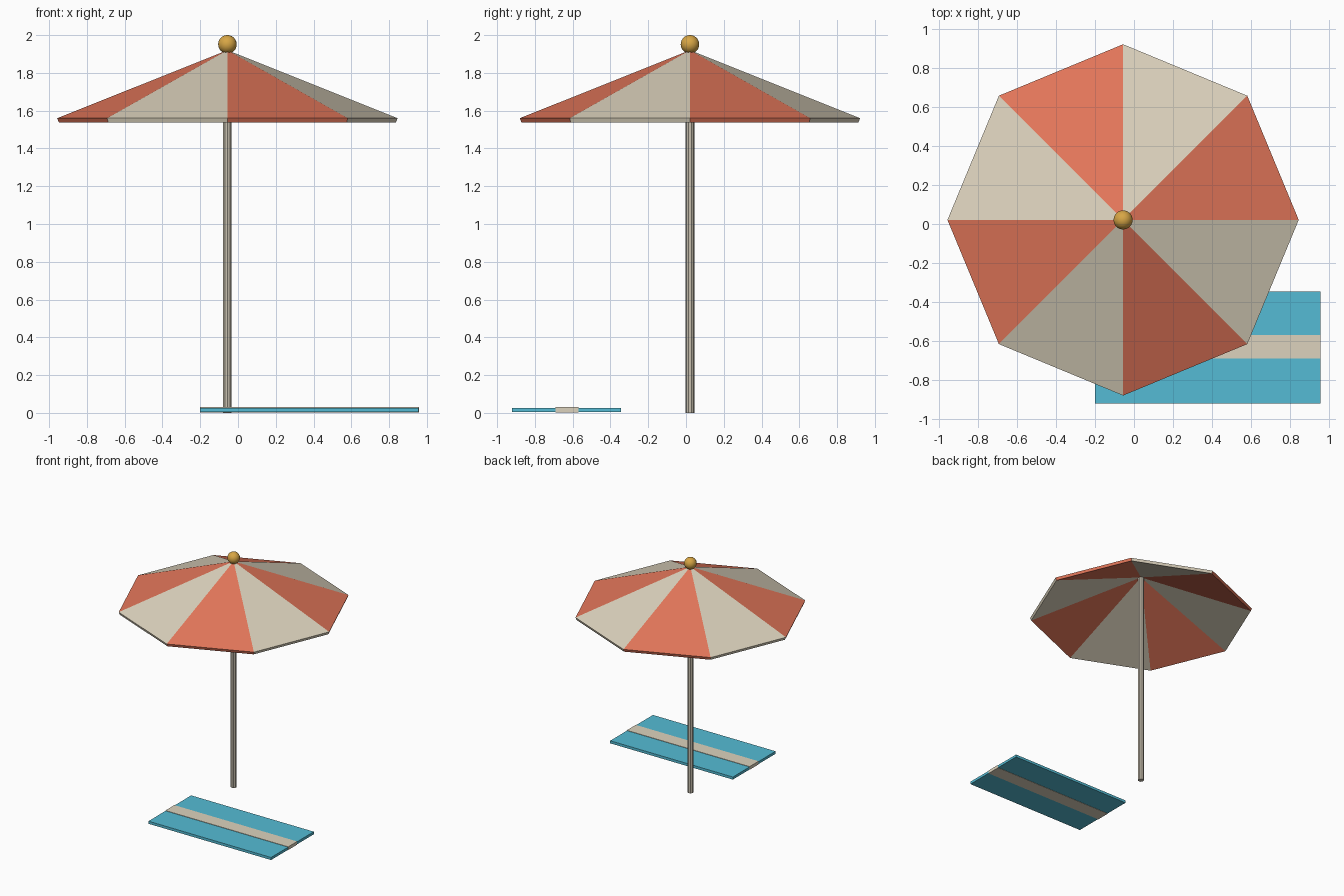
import bpy, bmesh, math

cube = bpy.data.objects.get("Cube")
if cube:
    bpy.data.objects.remove(cube, do_unlink=True)

CX, CY = -0.056, 0.021


def material(name, rgb):
    m = bpy.data.materials.new(name)
    m.use_nodes = True
    colour = (*rgb, 1)
    m.diffuse_color = colour
    m.node_tree.nodes["Principled BSDF"].inputs["Base Color"].default_value = colour
    return m


coral = material("coral", (0.76, 0.18, 0.10))
cream = material("cream", (0.72, 0.65, 0.51))
pole_grey = material("warm grey", (0.58, 0.53, 0.43))
gold = material("gold", (0.68, 0.38, 0.06))
blue = material("towel blue", (0.09, 0.50, 0.66))


def box(name, x, y, z, mat):
    bpy.ops.mesh.primitive_cube_add(size=1, location=[sum(r) / 2 for r in (x, y, z)])
    ob = bpy.context.object
    ob.name = name
    ob.scale = [r[1] - r[0] for r in (x, y, z)]
    ob.data.materials.append(mat)
    return ob


# Canopy: open eight-sided cone with alternating panels and cloth thickness
PANELS, RADIUS, RIM_Z, APEX_Z = 8, 0.901, 1.56, 1.92
bm = bmesh.new()
apex = bm.verts.new((0, 0, APEX_Z))
rim = []
for i in range(PANELS):
    a = math.tau * i / PANELS
    rim.append(bm.verts.new((RADIUS * math.cos(a), RADIUS * math.sin(a), RIM_Z)))
for i in range(PANELS):
    face = bm.faces.new((apex, rim[i], rim[(i + 1) % PANELS]))
    face.material_index = i % 2
mesh = bpy.data.meshes.new("canopy")
bm.to_mesh(mesh)
bm.free()
mesh.materials.append(coral)
mesh.materials.append(cream)
canopy = bpy.data.objects.new("canopy", mesh)
canopy.location = (CX, CY, 0)
bpy.context.collection.objects.link(canopy)
cloth = canopy.modifiers.new("cloth thickness", "SOLIDIFY")
cloth.thickness = 0.025
cloth.offset = -1

# Pole
bpy.ops.mesh.primitive_cylinder_add(vertices=10, radius=0.024, depth=1.91,
                                    location=(CX, CY, 0.955))
pole = bpy.context.object
pole.name = "pole"
pole.data.materials.append(pole_grey)

# Finial ball
bpy.ops.mesh.primitive_uv_sphere_add(segments=24, ring_count=16, radius=0.049,
                                     location=(CX, CY, 1.951))
ball = bpy.context.object
ball.name = "finial_ball"
ball.data.materials.append(gold)
bpy.ops.object.shade_smooth()

# Beach towel with a slightly raised band
box("towel", (-0.2, 0.956), (-0.92, -0.345), (0.005, 0.027), blue)
box("towel_stripe", (-0.201, 0.957), (-0.69, -0.57), (0.003, 0.03), cream)
